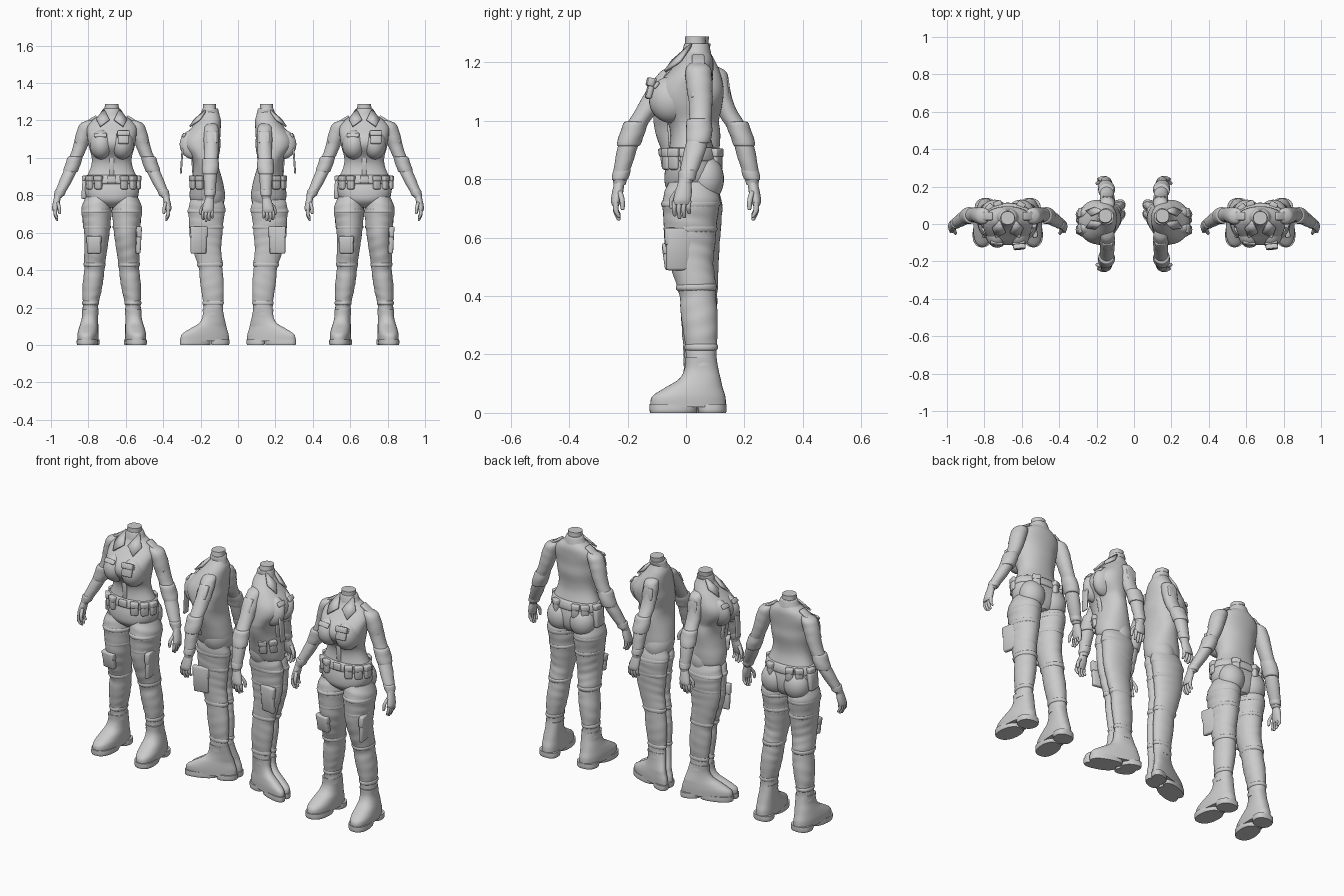
import bpy, bmesh
from math import sin, cos, pi, radians
from mathutils import Matrix, Vector

PLACE = Matrix()
SHIFT = 0.0


def finish(name, bm, angle=50):
    # the profile figures lean sideways at neck and legs, with feet turned
    for v in bm.verts:
        mask = min(1, max(0, (.17 - abs(v.co.x)) / .05))
        foot = min(1, max(0, (.2 - v.co.z) / .1))
        v.co.x += SHIFT * (mask * min(1, abs(v.co.z - 1.0) / .3) + 7 * foot * (v.co.y - .03))
    bmesh.ops.recalc_face_normals(bm, faces=bm.faces)
    me = bpy.data.meshes.new(name)
    bm.to_mesh(me)
    bm.free()
    me.shade_smooth()
    me.set_sharp_from_angle(angle=radians(angle))
    ob = bpy.data.objects.new(name, me)
    bpy.context.collection.objects.link(ob)
    ob.matrix_world = PLACE
    return ob


def spline(pts, steps):
    out = []
    for i in range(len(pts) - 1):
        p = [Vector(pts[min(max(j, 0), len(pts) - 1)]) for j in (i - 1, i, i + 1, i + 2)]
        for k in range(steps):
            t = k / steps
            out.append(0.5 * (2 * p[1] + (p[2] - p[0]) * t
                       + (2 * p[0] - 5 * p[1] + 4 * p[2] - p[3]) * t * t
                       + (3 * p[1] - p[0] - 3 * p[2] + p[3]) * t ** 3))
    return out + [Vector(pts[-1])]


def loft(name, rings, s=1, n=28, steps=5, sq=1.0, fold=0.0, shear=0.0):
    """Skin horizontal oval rings (x, y, z, rx, ry); s mirrors in x, fold adds cloth wrinkles."""
    bm = bmesh.new()
    loops = []
    for x, y, z, rx, ry in spline(rings, steps):
        loop = []
        for k in range(n):
            a = 2 * pi * k / n
            c, d = cos(a), sin(a)
            f = 1 + fold * sin(z * 120 + 2.2 * sin(a + z * 9)) * (0.6 + 0.4 * cos(a * 2 + z * 20))
            px = rx * f * abs(c) ** sq * (1 if c > 0 else -1)
            py = ry * f * abs(d) ** sq * (1 if d > 0 else -1)
            loop.append(bm.verts.new((s * (x + px + shear * py), y + py, z)))
        loops.append(loop)
    for a, b in zip(loops, loops[1:]):
        for k in range(n):
            bm.faces.new((a[k], a[(k + 1) % n], b[(k + 1) % n], b[k]))
    bm.faces.new(loops[0])
    bm.faces.new(loops[-1])
    return finish(name, bm)


def blob(name, loc, size):
    bm = bmesh.new()
    bmesh.ops.create_uvsphere(bm, u_segments=28, v_segments=18, radius=1,
                              matrix=Matrix.Translation(loc) @ Matrix.Diagonal((*size, 1)))
    return finish(name, bm)


def box(name, loc, half, rot=(0, 0, 0), bevel=0.006):
    bm = bmesh.new()
    bmesh.ops.create_cube(bm, size=2, matrix=Matrix.Diagonal((*half, 1)))
    bmesh.ops.bevel(bm, geom=bm.edges[:], offset=min(bevel, min(half) * 0.8), segments=2,
                    profile=0.5, affect='EDGES')
    r = [Matrix.Rotation(radians(v), 4, ax) for v, ax in zip(rot, 'XYZ')]
    bm.transform(Matrix.Translation(loc) @ r[2] @ r[1] @ r[0])
    return finish(name, bm)


def sheet(name, pts, thick):
    bm = bmesh.new()
    bm.faces.new([bm.verts.new(p) for p in pts])
    ob = finish(name, bm)
    mod = ob.modifiers.new("thickness", 'SOLIDIFY')
    mod.thickness, mod.offset = thick, 0
    return ob


def pocket(name, loc, half, rot=(0, 0, 0)):
    """Pouch body with an overlapping lid."""
    box(name, loc, half, rot, 0.008)
    up = half[2] * 0.62
    box(name + "_flap", (loc[0], loc[1], loc[2] + up),
        (half[0] * 1.1, half[1] * 1.12, half[2] * 0.4), rot, 0.005)


TORSO = [(0, .03, .735, .045, .06), (0, .02, .77, .12, .088), (0, .02, .82, .146, .093),
         (0, .02, .88, .14, .082), (0, .015, .95, .112, .068), (0, .008, 1.0, .107, .074),
         (0, -.009, 1.06, .122, .1), (0, -.008, 1.11, .13, .098), (0, .016, 1.165, .132, .077),
         (0, .033, 1.205, .1, .06), (0, .036, 1.235, .056, .046), (0, .033, 1.255, .04, .037),
         (0, .032, 1.288, .037, .035)]
NARROW_RX = (.03, .07, .085, .095, .11, .112, .116, .112, .092, .068, .048, .038, .036)
LEG = [(.075, .02, .79, .065, .08), (.082, .018, .73, .08, .098), (.08, .015, .66, .075, .092),
       (.08, .014, .58, .066, .086), (.085, .02, .51, .061, .074), (.09, .03, .46, .058, .07),
       (.093, .04, .40, .054, .062), (.1, .045, .34, .054, .063), (.108, .05, .27, .049, .058),
       (.113, .052, .215, .041, .053), (.115, .052, .16, .045, .054)]
BOOT = [(.115, .05, .19, .044, .054), (.116, .053, .15, .043, .058), (.12, .047, .115, .047, .072),
        (.124, .026, .085, .052, .1), (.127, .009, .055, .055, .126), (.127, .008, .02, .054, .129)]
ARM_WIDE = [(.112, .04, 1.2, .02), (.13, .042, 1.18, .04), (.148, .045, 1.13, .043),
            (.172, .05, 1.05, .038), (.208, .045, .965, .035), (.24, .028, .89, .035),
            (.278, .004, .81, .027), (.289, -.003, .785, .02)]
ARM_NARROW = [(.06, .04, 1.185, .02), (.08, .042, 1.165, .035), (.1, .042, 1.115, .039),
              (.132, .042, 1.045, .037), (.186, .038, .955, .035), (.206, .036, .885, .033),
              (.224, .035, .81, .026), (.227, .034, .78, .02)]


def arm(s, path, wide):
    loft("sleeve", [(x, y, z, r, r * 1.05) for x, y, z, r in path], s, fold=.025)
    # elbow pad, cuff, shoulder strap and sleeve patch
    ex, ey, ez, _ = path[4]
    loft("elbow_pad", [(ex - .016, ey + .002, ez + .042, .034, .036), (ex - .012, ey, ez + .036, .04, .042),
                       (ex, ey, ez, .041, .045), (ex + .012, ey - .003, ez - .036, .039, .042),
                       (ex + .014, ey - .004, ez - .042, .032, .034)], s, fold=.02)
    wx, wy, wz, _ = path[6]
    loft("cuff", [(wx - .006, wy + .004, wz + .022, .026, .028), (wx - .004, wy + .002, wz + .016, .03, .031),
                  (wx + .002, wy, wz - .008, .028, .029), (wx + .004, wy, wz - .014, .022, .024)], s)
    if wide:
        box("shoulder_strap", (s * .112, .042, 1.203), (.036, .022, .007), (0, s * 33, 0))
    box("sleeve_patch", (s * (path[2][0] + .028), .045, 1.11), (.011, .028, .034), (0, -s * 18, 0))
    # hand
    hx, hy, hz, _ = path[7]
    loft("palm", [(hx, hy, hz + .015, .017, .02), (hx + .007, hy - .005, hz - .025, .019, .028),
                  (hx + .013, hy - .01, hz - .055, .017, .03), (hx + .014, hy - .012, hz - .072, .011, .028)], s)
    for i in range(4):
        fy = hy - .036 + .0165 * i
        end = hz - (.112, .122, .118, .105)[i]
        loft("finger", [(hx + .012, fy, hz - .06, .009, .009), (hx + .013, fy - .002, (hz - .06 + end) / 2, .009, .008),
                        (hx + .004, fy, end + .006, .007, .007), (hx + .003, fy, end, .003, .003)], s, n=10, steps=3)
    loft("thumb", [(hx, hy - .022, hz - .02, .009, .011), (hx - .008, hy - .043, hz - .05, .009, .01),
                   (hx - .01, hy - .047, hz - .08, .007, .007), (hx - .01, hy - .047, hz - .086, .003, .003)], s, n=12)


def leg(s, wide):
    def fit(rings):  # profile figures have slim legs standing close together
        return rings if wide else [(.024, y, z, rx * .7, ry) for x, y, z, rx, ry in rings]
    shear = -.08 if wide else 0
    loft("trouser_leg", fit(LEG), s, n=36, steps=9, fold=.016)
    # shorts hem, thigh band, knee and ankle gathers
    for name, x, y, z, rx, ry in (("shorts_hem", .081, .017, .715, .082, .1),
                                  ("thigh_band", .08, .015, .63, .073, .091),
                                  ("knee_gather", .092, .036, .43, .058, .069),
                                  ("ankle_gather", .113, .052, .225, .045, .056)):
        loft(name, fit([(x, y, z + .014, rx - .007, ry - .007), (x, y, z + .006, rx, ry),
                        (x, y, z - .006, rx, ry), (x, y, z - .014, rx - .007, ry - .007)]), s, fold=.02)
    # boot with separate forefoot and heel soles
    loft("boot", fit(BOOT), s, n=36, sq=.85, shear=shear)
    for name, y, ry in (("forefoot_sole", -.043, .082), ("heel_sole", .09, .049)):
        x = .127 + shear * (y - .008)
        loft(name, fit([(x, y, 0, .053, ry - .002), (x, y, .01, .056, ry), (x, y, .03, .055, ry)]),
             s, sq=.85, shear=shear)


def figure(wide, side):
    # torso, chest, seat
    loft("shirt_and_hips", TORSO if wide else [(*t[:3], r, t[4]) for t, r in zip(TORSO, NARROW_RX)], n=48, sq=.92)
    w = 1 if wide else .72
    for s in (-1, 1):
        blob("bust", (s * .056 * w, -.05, 1.072), (.062 * w, .077, .08))
        if wide:
            blob("seat", (s * .07, .066, .8), (.072, .064, .082))
        arm(s, ARM_WIDE if wide else ARM_NARROW, wide)
        leg(s, wide)
        # collar wings and chest flaps
        sheet("collar_wing", [(s * .042 * w, .02, 1.262), (s * .082 * w, -.02, 1.205), (s * .062 * w, -.072, 1.168),
                              (s * .012, -.046, 1.205)], .01)
        box("chest_flap", (s * .06 * w, -.105, 1.122), (.034 * w, .006, .013), (-35, 0, s * 8))
    if not wide:
        blob("seat", (0, .036, .8), (.085, .08, .1))
    loft("collar_stand", [(0, .036, 1.215, .072 * w, .052), (0, .036, 1.235, .058 * w, .049),
                          (0, .036, 1.262, .045, .042), (0, .036, 1.264, .036, .034)])
    box("shirt_placket", (0, -.056, .955), (.013, .006, .07), (4, 0, 0))
    # belt and pouches
    if wide:
        loft("belt", [(0, .02, .908, .13, .08), (0, .02, .903, .139, .087), (0, .02, .868, .148, .094),
                      (0, .02, .861, .142, .088)], n=48, steps=2)
        box("buckle", (0, -.072, .885), (.024, .008, .02))
        angles = (-145, -120, -62, -38, -12, 60, 112, 134, 168)
    else:
        angles = (-62, -28) if side > 0 else (-118, -152)
    rx, ry = (.143, .095) if wide else (.1, .085)
    for a in angles:
        c, d = cos(radians(a)), sin(radians(a))
        pocket("belt_pouch", (rx * c, .02 + ry * d, .868), (.02, .014, .036), (0, 0, a + 90))
    # thigh pocket on the outer leg
    pocket("thigh_pocket", (side * (.14 if wide else .074), -.026, .56), (.012, .042, .072), (0, side * 3, side * 10))
    if wide:
        pocket("chest_pocket", (.062, -.122, 1.11), (.03, .01, .036), (-14, 0, 6))
        pocket("knee_pocket", (-.095, -.06, .535), (.037, .014, .046), (8, 0, -8))
        box("hip_holster", (-.146, .03, .83), (.014, .036, .05), (0, 4, 0), .01)
    else:
        box("loose_shirt_edge", (side * .045, -.116, .985), (.02, .005, .07), (-4, 0, 0))


# front-facing pair outside, back-to-back profile pair inside
for x, turn, wide, side in ((-.675, 0, True, 1), (.675, 0, True, 1),
                            (-.185, -90, False, 1), (.185, 90, False, -1)):
    PLACE = Matrix.Translation((x, 0, 0)) @ Matrix.Rotation(radians(turn), 4, 'Z')
    SHIFT = 0 if wide else -side * .045
    figure(wide, side)
